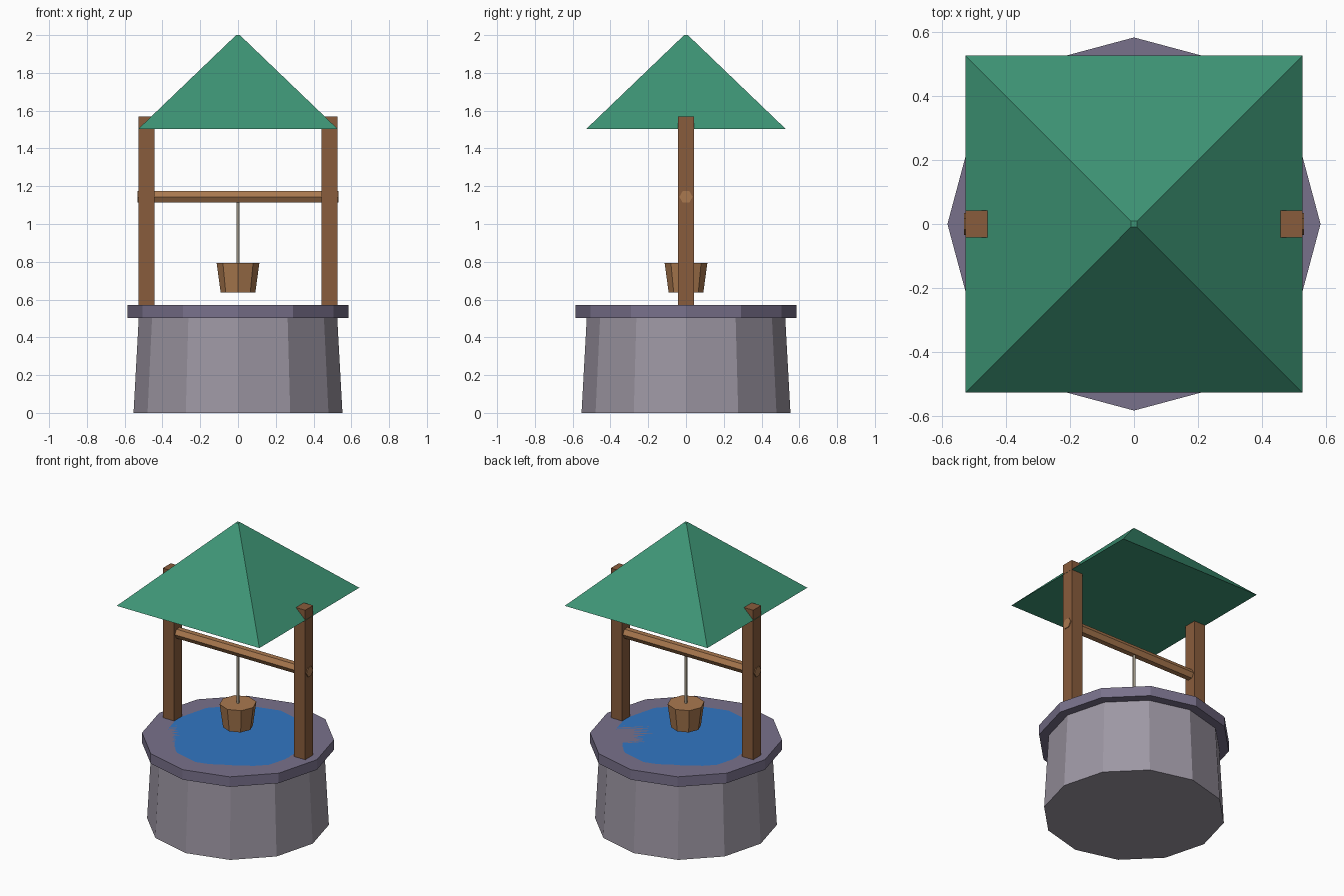
import bpy
import math

if "Cube" in bpy.data.objects:
    bpy.data.objects.remove(bpy.data.objects["Cube"])

STONE = (0.34, 0.31, 0.37)
RIM = (0.19, 0.165, 0.26)
WATER = (0.032, 0.18, 0.546)
TIMBER = (0.25, 0.107, 0.045)
LIGHT_WOOD = (0.40, 0.19, 0.078)
ROPE = (0.58, 0.51, 0.40)
GREEN = (0.048, 0.30, 0.18)

materials = {}


def finish(name, color):
    obj = bpy.context.object
    obj.name = name
    if color not in materials:
        mat = bpy.data.materials.new(name + "_color")
        mat.diffuse_color = (*color, 1)
        mat.use_nodes = True
        mat.node_tree.nodes["Principled BSDF"].inputs["Base Color"].default_value = mat.diffuse_color
        materials[color] = mat
    obj.data.materials.append(materials[color])
    return obj


def frustum(name, sides, r1, r2, z0, z1, color, turn=0):
    bpy.ops.mesh.primitive_cone_add(vertices=sides, radius1=r1, radius2=r2,
                                    depth=z1 - z0, location=(0, 0, (z0 + z1) / 2),
                                    rotation=(0, 0, turn))
    return finish(name, color)


# Stone well: tapered wall, overhanging rim, water flush with the rim top
frustum("well_wall", 12, 0.553, 0.525, 0, 0.51, STONE)
frustum("well_rim", 12, 0.584, 0.584, 0.503, 0.57, RIM)
frustum("water", 12, 0.45, 0.45, 0.54, 0.57, WATER)

# Posts on both sides, tips poking through the roof
for side, label in ((-1, "left"), (1, "right")):
    bpy.ops.mesh.primitive_cube_add(size=1, location=(side * 0.485, 0, 1.06))
    post = finish(label + "_post", TIMBER)
    post.scale = (0.084, 0.084, 1.02)

# Hexagonal axle through the posts
axle = frustum("axle", 6, 0.035, 0.035, 0, 1.064, LIGHT_WOOD)
axle.location = (0, 0, 1.144)
axle.rotation_euler = (0, math.pi / 2, 0)

# Rope and bucket
frustum("rope", 6, 0.008, 0.008, 0.78, 1.144, ROPE)
frustum("bucket", 8, 0.092, 0.113, 0.638, 0.793, LIGHT_WOOD)

# Square pyramid roof with a tiny flat tip
frustum("roof", 4, 0.528 * math.sqrt(2), 0.014, 1.503, 2.0, GREEN, math.pi / 4)
